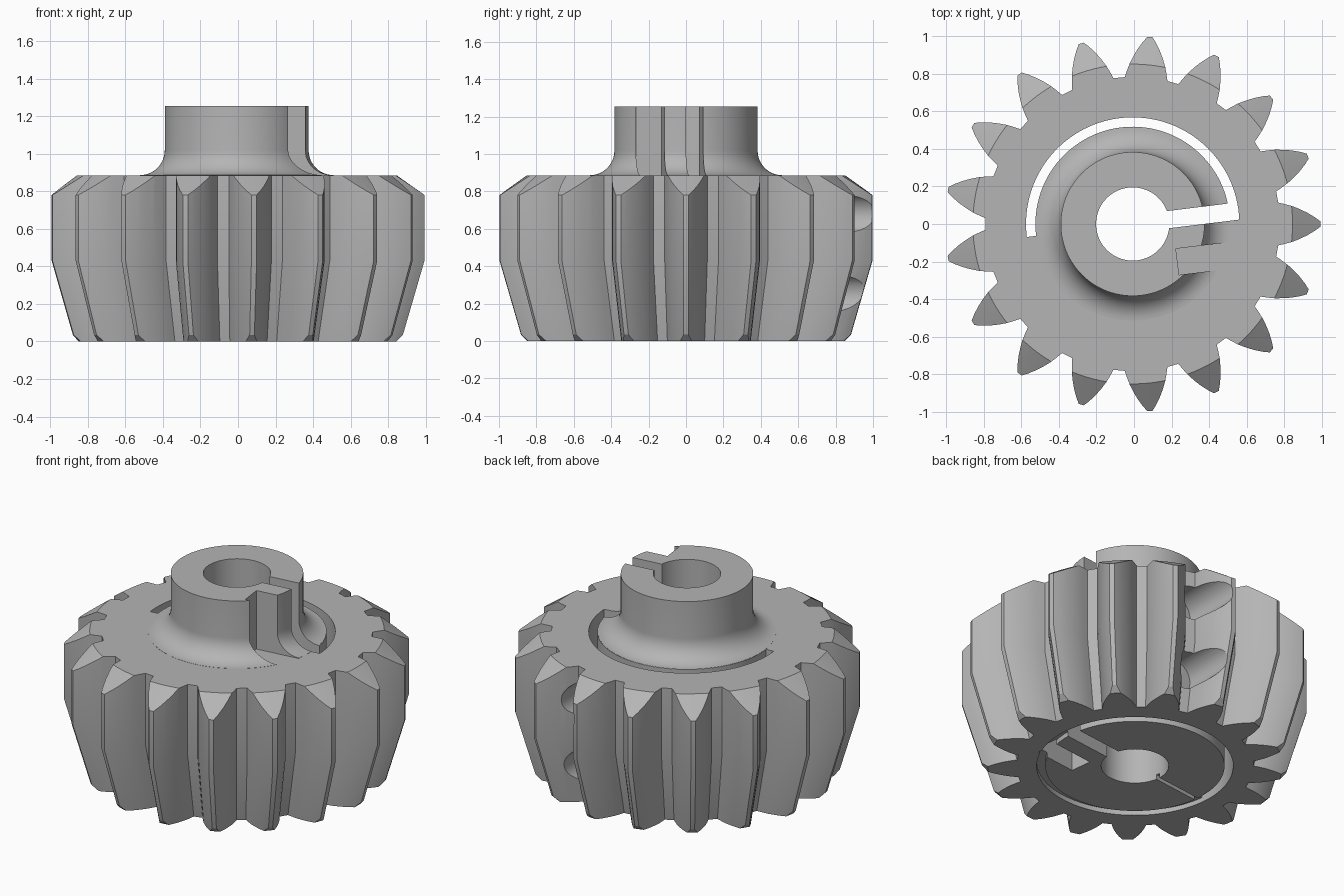
import bpy, bmesh, math
from mathutils import Matrix, Vector

if "Cube" in bpy.data.objects:
    bpy.data.objects.remove(bpy.data.objects["Cube"], do_unlink=True)

TEETH = 17
TOP = 0.885          # top face of the toothed body
SLIT = math.radians(7)

steel = bpy.data.materials.new("steel_grey")
steel.use_nodes = True
grey = (0.46, 0.46, 0.46, 1)
steel.diffuse_color = grey
steel.node_tree.nodes["Principled BSDF"].inputs["Base Color"].default_value = grey


def to_object(bm, name):
    bmesh.ops.recalc_face_normals(bm, faces=bm.faces)
    mesh = bpy.data.meshes.new(name)
    bm.to_mesh(mesh)
    bm.free()
    mesh.materials.append(steel)
    ob = bpy.data.objects.new(name, mesh)
    bpy.context.collection.objects.link(ob)
    return ob


def loft(name, rings):
    """Closed solid through rings holding equal numbers of points."""
    bm = bmesh.new()
    loops = [[bm.verts.new(p) for p in ring] for ring in rings]
    n = len(loops[0])
    for a, b in zip(loops, loops[1:]):
        for i in range(n):
            j = (i + 1) % n
            bm.faces.new((a[i], a[j], b[j], b[i]))
    bm.faces.new(loops[0][::-1])
    bm.faces.new(loops[-1])
    return to_object(bm, name)


def turned(name, profile, n=128):
    """Solid of revolution from (radius, height) pairs."""
    turn = [2 * math.pi * i / n for i in range(n)]
    return loft(name, [[(r * math.cos(a), r * math.sin(a), z) for a in turn]
                       for r, z in profile])


def arc_slot(name, r0, r1, start, end, z0, z1, n=64):
    """Curved bar between two radii and two angles."""
    angles = [start + (end - start) * i / n for i in range(n + 1)]
    flat = [(r1 * math.cos(a), r1 * math.sin(a)) for a in angles]
    flat += [(r0 * math.cos(a), r0 * math.sin(a)) for a in reversed(angles)]
    return loft(name, [[(x, y, z) for x, y in flat] for z in (z0, z1)])


def bar(name, centre, length, width, z0, z1):
    """Box turned to the direction of the slit."""
    bm = bmesh.new()
    place = (Matrix.Translation((*centre, (z0 + z1) / 2))
             @ Matrix.Rotation(SLIT, 4, "Z")
             @ Matrix.Diagonal((length, width, z1 - z0, 1)))
    bmesh.ops.create_cube(bm, size=1, matrix=place)
    return to_object(bm, name)


def along(r):
    return r * math.cos(SLIT), r * math.sin(SLIT)


def combine(body, tool, operation):
    mod = body.modifiers.new(tool.name, "BOOLEAN")
    mod.operation, mod.solver, mod.object = operation, "EXACT", tool
    bpy.context.view_layer.update()
    result = bpy.data.meshes.new_from_object(
        body.evaluated_get(bpy.context.evaluated_depsgraph_get()))
    body.modifiers.clear()
    body.data = result
    bpy.data.objects.remove(tool, do_unlink=True)


# Toothed body: curved flanks, narrowing below mid height
flank = [(0.775, 0.114), (0.81, 0.106), (0.85, 0.095), (0.89, 0.079),
         (0.93, 0.06), (0.97, 0.036), (1.0, 0.014)]
tooth = [(r, -w) for r, w in flank] + [(r, w) for r, w in reversed(flank)]
outline = []
for k in range(TEETH):
    turn = Matrix.Rotation(2 * math.pi * k / TEETH, 2)
    outline += [turn @ Vector(p) for p in tooth]
gear = loft("pinion_gear", [[(p.x * s, p.y * s, z) for p in outline]
                            for z, s in ((0, 0.875), (0.43, 1), (TOP, 1))])

# Bevelled tooth ends, top and bottom
combine(gear, turned("bevel_envelope", [
    (0.85, -0.001), (1.1, 0.25), (1.1, 0.71), (0.85, TOP + 0.001)]), "INTERSECT")

# Collar with a concave fillet at its foot
fillet = [(0.515 - 0.132 * math.sin(a), TOP + 0.133 - 0.132 * math.cos(a))
          for a in (math.pi / 2 * i / 12 for i in range(13))]
combine(gear, turned("collar", [(0.515, 0.7)] + fillet + [(0.383, 1.255)]), "UNION")

# Bore, clamp slit and half-ring slot, all right through
combine(gear, turned("bore", [(0.195, -0.5), (0.195, 1.6)]), "DIFFERENCE")
combine(gear, arc_slot("ring_slot", 0.518, 0.568, SLIT - 0.08, SLIT + math.pi,
                       -0.5, 1.1), "DIFFERENCE")
combine(gear, bar("clamp_slit", along(0.33), 0.46, 0.092, -0.6, 1.7), "DIFFERENCE")

# Rectangular pockets in the collar and the underside
combine(gear, bar("collar_pocket", (0.38, -0.184), 0.285, 0.14, TOP - 0.003, 1.5),
        "DIFFERENCE")
combine(gear, bar("base_pocket", (0.38, -0.184), 0.285, 0.14, -0.2, 0.15),
        "DIFFERENCE")

# Shallow grooves in the underside
combine(gear, arc_slot("base_groove", 0.518, 0.568, SLIT + math.pi - 0.02,
                       SLIT + 2 * math.pi - 0.05, -0.2, 0.03), "DIFFERENCE")
combine(gear, bar("base_line", along(-0.35), 0.36, 0.025, -0.2, 0.03), "DIFFERENCE")

# Two clamp screw holes entering from the back
for z in (0.68, 0.25):
    bm = bmesh.new()
    bmesh.ops.create_cone(bm, cap_ends=True, segments=48, radius1=0.108,
                          radius2=0.108, depth=0.6,
                          matrix=Matrix.Translation((0.205, 0.91, z))
                          @ Matrix.Rotation(math.pi / 2, 4, "X"))
    combine(gear, to_object(bm, "screw_hole"), "DIFFERENCE")

# Centre the outline and finish the shading
gear.data.transform(Matrix.Translation((-0.007, 0, 0)))
gear.data.materials.clear()
gear.data.materials.append(steel)
bpy.ops.object.select_all(action="DESELECT")
gear.select_set(True)
bpy.context.view_layer.objects.active = gear
bpy.ops.object.shade_smooth_by_angle(angle=math.radians(20))
